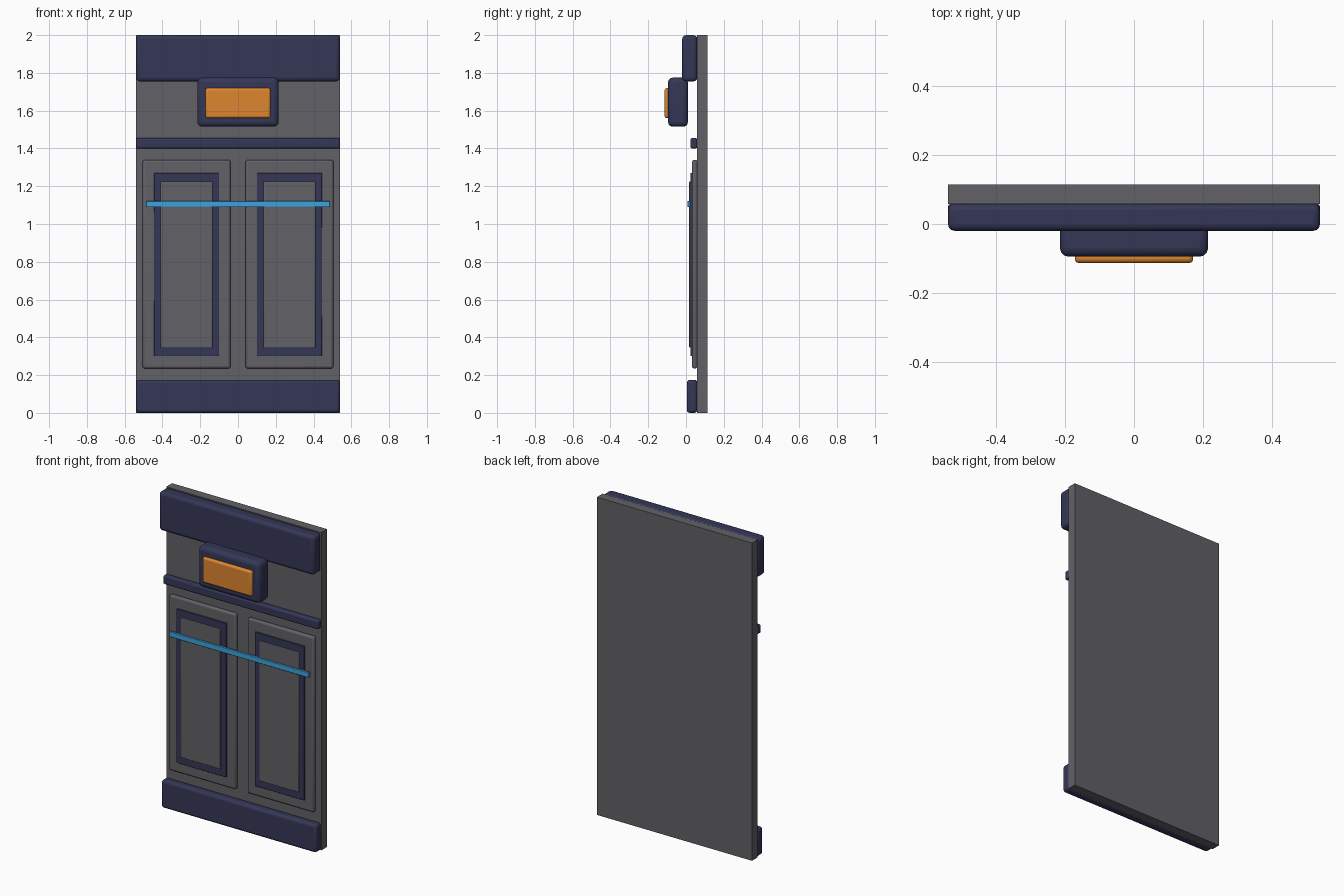
import bpy

if "Cube" in bpy.data.objects:
    bpy.data.objects.remove(bpy.data.objects["Cube"])


def material(name, rgb):
    m = bpy.data.materials.new(name)
    m.diffuse_color = (*rgb, 1)
    m.use_nodes = True
    m.node_tree.nodes["Principled BSDF"].inputs["Base Color"].default_value = m.diffuse_color
    return m


GREY = material("panel_grey", (0.12, 0.12, 0.135))
NAVY = material("trim_navy", (0.035, 0.038, 0.095))
ORANGE = material("lamp_orange", (0.72, 0.24, 0.03))
BLUE = material("strip_blue", (0.05, 0.36, 0.72))


def box(name, x, y, z, mat, bevel=0.0, segments=3):
    """Box from (min, max) ranges, with optional rounded edges."""
    lo, hi = zip(x, y, z)
    bpy.ops.mesh.primitive_cube_add(
        size=1, location=[(a + b) / 2 for a, b in zip(lo, hi)])
    ob = bpy.context.object
    ob.name = name
    ob.scale = [b - a for a, b in zip(lo, hi)]
    bpy.ops.object.transform_apply(location=False, rotation=False, scale=True)
    ob.data.materials.append(mat)
    if bevel:
        mod = ob.modifiers.new("Bevel", 'BEVEL')
        mod.width = bevel
        mod.segments = segments
        bpy.ops.object.shade_smooth_by_angle(angle=0.6)
    return ob


# Backing slab
W = (-0.54, 0.54)
box("back_panel", W, (0.058, 0.115), (0, 2), GREY)

# Horizontal trim bands
box("top_band", W, (-0.02, 0.06), (1.755, 2.0), NAVY, 0.02)
box("middle_rail", W, (0.023, 0.06), (1.40, 1.455), NAVY, 0.01)
box("bottom_band", W, (0.004, 0.06), (0, 0.175), NAVY, 0.016)

# Lamp housing and lens
box("lamp_housing", (-0.215, 0.215), (-0.095, 0.01), (1.515, 1.775), NAVY, 0.025)
box("lamp_lens", (-0.172, 0.172), (-0.113, -0.075), (1.56, 1.72), ORANGE, 0.012)

# Pair of doors, each with a dark border and raised inner panel
for side, cx in (("left", -0.2725), ("right", 0.2725)):
    def span(h):
        return (cx - h, cx + h)
    box(side + "_door", span(0.2325), (0.032, 0.06), (0.235, 1.34), GREY, 0.012)
    box(side + "_border", span(0.1725), (0.023, 0.045), (0.30, 1.27), NAVY, 0.003, 2)
    box(side + "_inner_panel", span(0.1375), (0.017, 0.04), (0.345, 1.225), GREY, 0.004, 2)

# Blue strip across the doors
box("light_strip", (-0.485, 0.485), (0.008, 0.024), (1.089, 1.122), BLUE, 0.003, 2)
